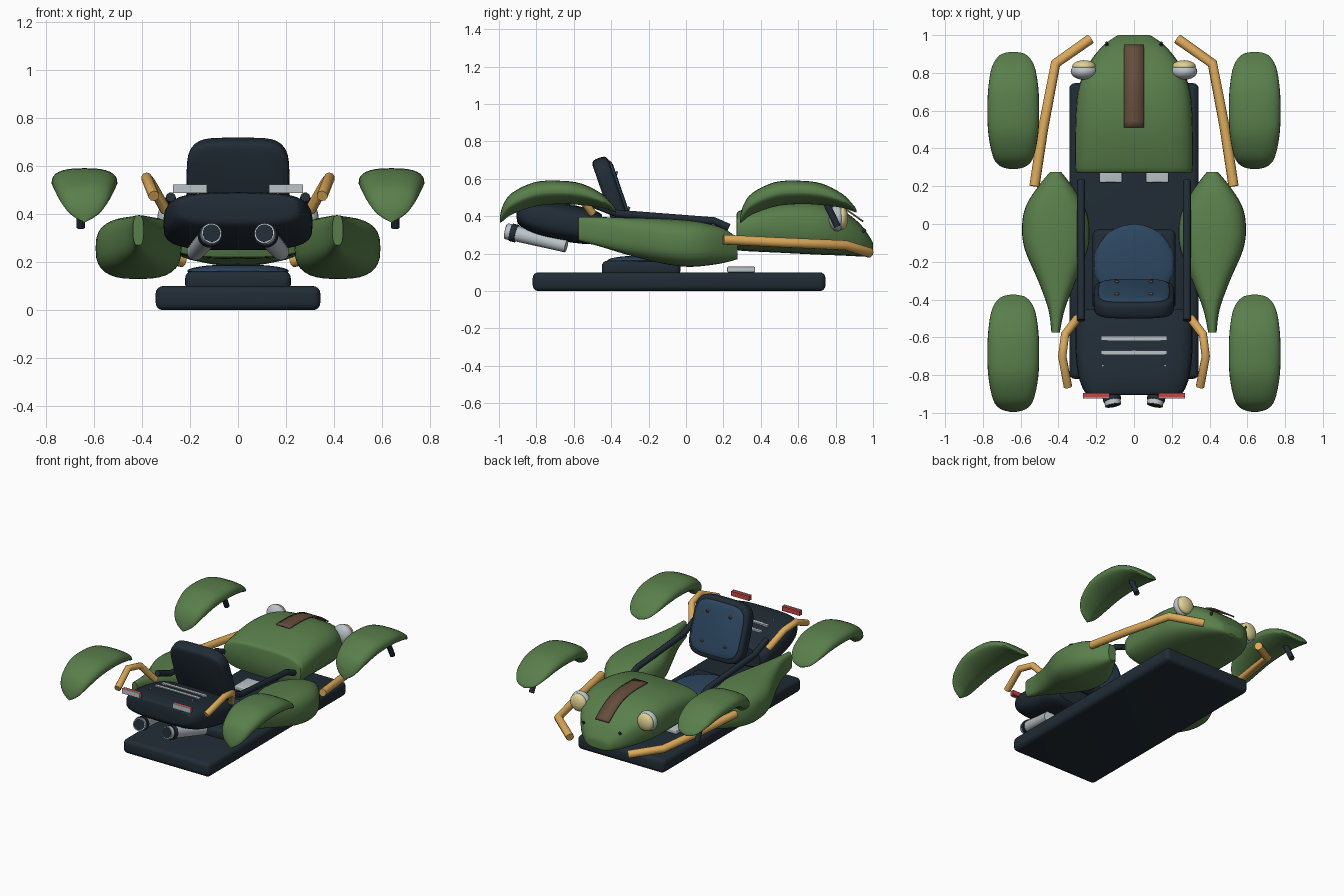
import bpy, bmesh, math
from mathutils import Vector

if "Cube" in bpy.data.objects:
    bpy.data.objects.remove(bpy.data.objects["Cube"])


def material(name, r, g, b):
    m = bpy.data.materials.new(name)
    m.use_nodes = True
    m.diffuse_color = (r, g, b, 1)
    m.node_tree.nodes["Principled BSDF"].inputs["Base Color"].default_value = (r, g, b, 1)
    return m


GREEN = material("leaf green", .1, .21, .07)
DARK = material("dark slate", .015, .025, .036)
BLUE = material("seat blue", .026, .063, .12)
AMBER = material("amber tube", .72, .4, .1)
SILVER = material("silver", .5, .55, .58)
BROWN = material("brown", .13, .075, .045)
RED = material("tail red", .58, .06, .06)
CREAM = material("cream lens", .74, .65, .3)
SIDES = (("left", 1), ("right", -1))


def finish(name, bm, mat, angle=40):
    bmesh.ops.recalc_face_normals(bm, faces=bm.faces)
    me = bpy.data.meshes.new(name)
    bm.to_mesh(me)
    bm.free()
    me.materials.append(mat)
    ob = bpy.data.objects.new(name, me)
    bpy.context.collection.objects.link(ob)
    bpy.ops.object.select_all(action='DESELECT')
    ob.select_set(True)
    bpy.context.view_layer.objects.active = ob
    bpy.ops.object.shade_smooth_by_angle(angle=math.radians(angle))
    return ob


def spline(stations, n):
    """Smooth the stations with Catmull-Rom interpolation."""
    out, last = [], len(stations) - 1
    for i in range(last):
        p = [stations[min(max(i + k, 0), last)] for k in (-1, 0, 1, 2)]
        for j in range(n):
            t = j / n
            out.append([b + .5 * t * (c - a + t * (2*a - 5*b + 4*c - d + t * (3*(b - c) + d - a)))
                        for a, b, c, d in zip(*p)])
    return out + [stations[-1]]


def loft(name, mat, stations, power=1.0, under=None, n=4, seg=32, sx=1):
    """Skin oval sections along y; each station is y, centre x, half width, low z, high z."""
    bm = bmesh.new()
    rings = []
    for y, cx, hw, lo, hi in spline(stations, n):
        ring = []
        for k in range(seg):
            a = 2 * math.pi * k / seg
            c, s = math.cos(a), math.sin(a)
            e = under if under and s < 0 else power
            c, s = math.copysign(abs(c)**e, c), math.copysign(abs(s)**e, s)
            ring.append(bm.verts.new((sx * (cx + hw * c), y, (lo + hi) / 2 + s * (hi - lo) / 2)))
        rings.append(ring)
    for r, q in zip(rings, rings[1:]):
        for k in range(seg):
            bm.faces.new((r[k], r[(k+1) % seg], q[(k+1) % seg], q[k]))
    bm.faces.new(rings[0])
    bm.faces.new(rings[-1])
    return finish(name, bm, mat)


def box(name, mat, center, size, bevel=0.0):
    bm = bmesh.new()
    bmesh.ops.create_cube(bm, size=1)
    bmesh.ops.scale(bm, vec=size, verts=bm.verts)
    if bevel:
        bmesh.ops.bevel(bm, geom=bm.edges[:], offset=bevel, segments=4, profile=.5, affect='EDGES')
    ob = finish(name, bm, mat)
    ob.location = center
    return ob


def ball(name, mat, center, scale):
    bm = bmesh.new()
    bmesh.ops.create_uvsphere(bm, u_segments=24, v_segments=14, radius=1)
    bmesh.ops.scale(bm, vec=scale, verts=bm.verts)
    ob = finish(name, bm, mat)
    ob.location = center
    return ob


def rod(name, mat, a, b, r1, r2=None):
    bm = bmesh.new()
    a, b = Vector(a), Vector(b)
    bmesh.ops.create_cone(bm, cap_ends=True, segments=20, radius1=r1, radius2=r2 or r1, depth=(b-a).length)
    ob = finish(name, bm, mat)
    ob.rotation_euler = (b - a).to_track_quat('Z', 'Y').to_euler()
    ob.location = (a + b) / 2
    return ob


def tube(name, mat, points, radius):
    cu = bpy.data.curves.new(name, 'CURVE')
    cu.dimensions = '3D'
    cu.bevel_depth, cu.bevel_resolution, cu.use_fill_caps = radius, 3, True
    sp = cu.splines.new('POLY')
    sp.points.add(len(points) - 1)
    for p, co in zip(sp.points, points):
        p.co = (*co, 1)
    cu.materials.append(mat)
    ob = bpy.data.objects.new(name, cu)
    bpy.context.collection.objects.link(ob)
    bpy.ops.object.select_all(action='DESELECT')
    ob.select_set(True)
    bpy.context.view_layer.objects.active = ob
    bpy.ops.object.convert(target='MESH')
    bpy.ops.object.shade_smooth_by_angle(angle=math.radians(40))


# Floor, seat and seat back
box("floor", DARK, (0, -.037, .05), (.685, 1.565, .1), .03)
box("seat_base", DARK, (0, -.24, .12), (.44, .42, .085), .03)
ball("seat_cushion", BLUE, (0, -.21, .163), (.212, .21, .028))
TILT = math.radians(19)
BACK = Vector((0, -.398, .515))
back = loft("seat_back", DARK, [(-.045, 0, .19, -.18, .18), (-.03, 0, .212, -.205, .205),
                                (.03, 0, .212, -.205, .205), (.045, 0, .19, -.18, .18)], .45)
pad = loft("seat_back_pad", BLUE, [(.04, 0, .188, -.178, .178), (.052, 0, .185, -.175, .175),
                                   (.06, 0, .16, -.15, .15)], .45)
studs = [rod("seat_stud", BROWN, (x, .056, z), (x, .068, z), .01) for x in (-.09, .09) for z in (-.1, .1)]
for ob in (back, pad):
    ob.rotation_euler.x = TILT
    ob.location = BACK
for ob in studs:
    x, y, z = ob.location
    ob.location = BACK + Vector((x, y*math.cos(TILT) - z*math.sin(TILT), y*math.sin(TILT) + z*math.cos(TILT)))
    ob.rotation_euler.x += TILT

# Rear body with vents
loft("rear_body", DARK, [(-.905, 0, .22, .385, .47), (-.89, 0, .26, .35, .485), (-.8, 0, .295, .3, .49),
                         (-.65, 0, .31, .265, .47), (-.5, 0, .305, .25, .435), (-.45, 0, .27, .27, .41)], .6)
for i, y in enumerate((-.605, -.68)):
    box("rear_vent_%d" % (i+1), SILVER, (0, y, .463 + i*.012), (.35, .022, .012))

# Nose with its top strap
loft("nose", GREEN, [(.27, 0, .30, .225, .41), (.3, 0, .312, .215, .435), (.5, 0, .312, .205, .482),
                     (.7, 0, .298, .195, .48), (.83, 0, .25, .19, .435), (.93, 0, .178, .185, .36),
                     (.985, 0, .11, .185, .285), (1.0, 0, .08, .195, .255)], .65)
bm = bmesh.new()
rows = [[bm.verts.new((x, y, z)) for x in (-.052, .052)]
        for y, z in spline([(.51, .495), (.7, .492), (.83, .455), (.95, .375)], 4)]
for a, b in zip(rows, rows[1:]):
    bm.faces.new((a[0], a[1], b[1], b[0]))
strap = finish("nose_strap", bm, BROWN)
strap.modifiers.new("thickness", 'SOLIDIFY').thickness = .009

FENDER = [(-.315, .015, .365, .4), (-.298, .07, .375, .46), (-.25, .107, .41, .525), (-.13, .132, .452, .582),
          (0, .137, .465, .59), (.12, .132, .46, .575), (.23, .112, .445, .52),
          (.29, .07, .425, .46), (.306, .015, .42, .435)]

for side, s in SIDES:
    # Side pods
    loft(side + "_side_pod", GREEN, [(-.575, .415, .022, .27, .395), (-.45, .41, .044, .235, .395),
                                     (-.3, .408, .1, .19, .392), (-.13, .412, .168, .148, .388),
                                     (0, .415, .177, .13, .38), (.1, .418, .152, .135, .365),
                                     (.2, .417, .09, .15, .335), (.275, .415, .03, .17, .285)], .72, sx=s)
    # Free-standing wheel fenders with a keeled underside
    for end, cy in (("front", .605), ("rear", -.68)):
        loft(side + "_" + end + "_fender", GREEN,
             [(y + cy, .639, w, lo, hi) for y, w, lo, hi in FENDER], .75, under=1.25, sx=s)
    rod(side + "_fender_peg", DARK, (s*.652, .75, .47), (s*.655, .81, .345), .018)

    # Tubes and rails
    tube(side + "_front_bar", AMBER, [(s*.23, .98, .205), (s*.415, .85, .245), (s*.482, .5, .26),
                                      (s*.527, .2, .275)], .027)
    tube(side + "_rear_bar", AMBER, [(s*.30, -.5, .415), (s*.365, -.585, .53), (s*.38, -.7, .55),
                                     (s*.35, -.86, .475)], .023)
    tube(side + "_rail", DARK, [(s*.28, .23, .34), (s*.28, .15, .375), (s*.28, -.37, .415),
                                (s*.28, -.51, .47)], .021)

    # Headlights
    ball(side + "_headlight_shell", SILVER, (s*.265, .808, .39), (.07, .045, .07))
    ball(side + "_headlight_lens", CREAM, (s*.265, .835, .39), (.062, .032, .062))
    rod(side + "_nose_peg", DARK, (s*.14, .93, .3), (s*.145, .96, .33), .008)

    # Tail lights, exhausts and pedals
    box(side + "_tail_light", RED, (s*.2, -.907, .505), (.14, .022, .032))
    box(side + "_tail_light_plate", SILVER, (s*.2, -.921, .505), (.14, .007, .036))
    rod(side + "_rear_pin", SILVER, (s*.165, -.75, .47), (s*.165, -.75, .492), .006)
    rod(side + "_exhaust_pipe", SILVER, (s*.178, -.64, .242), (s*.118, -.92, .31), .036, .042)
    rod(side + "_exhaust_tip", SILVER, (s*.118, -.92, .31), (s*.11, -.96, .32), .043)
    rod(side + "_exhaust_band", DARK, (s*.121, -.905, .307), (s*.115, -.935, .314), .048)
    rod(side + "_exhaust_bore", DARK, (s*.112, -.95, .318), (s*.1095, -.963, .3205), .037)
    box(side + "_pedal", SILVER, (s*.123, .295, .115), (.12, .15, .03), .006)
